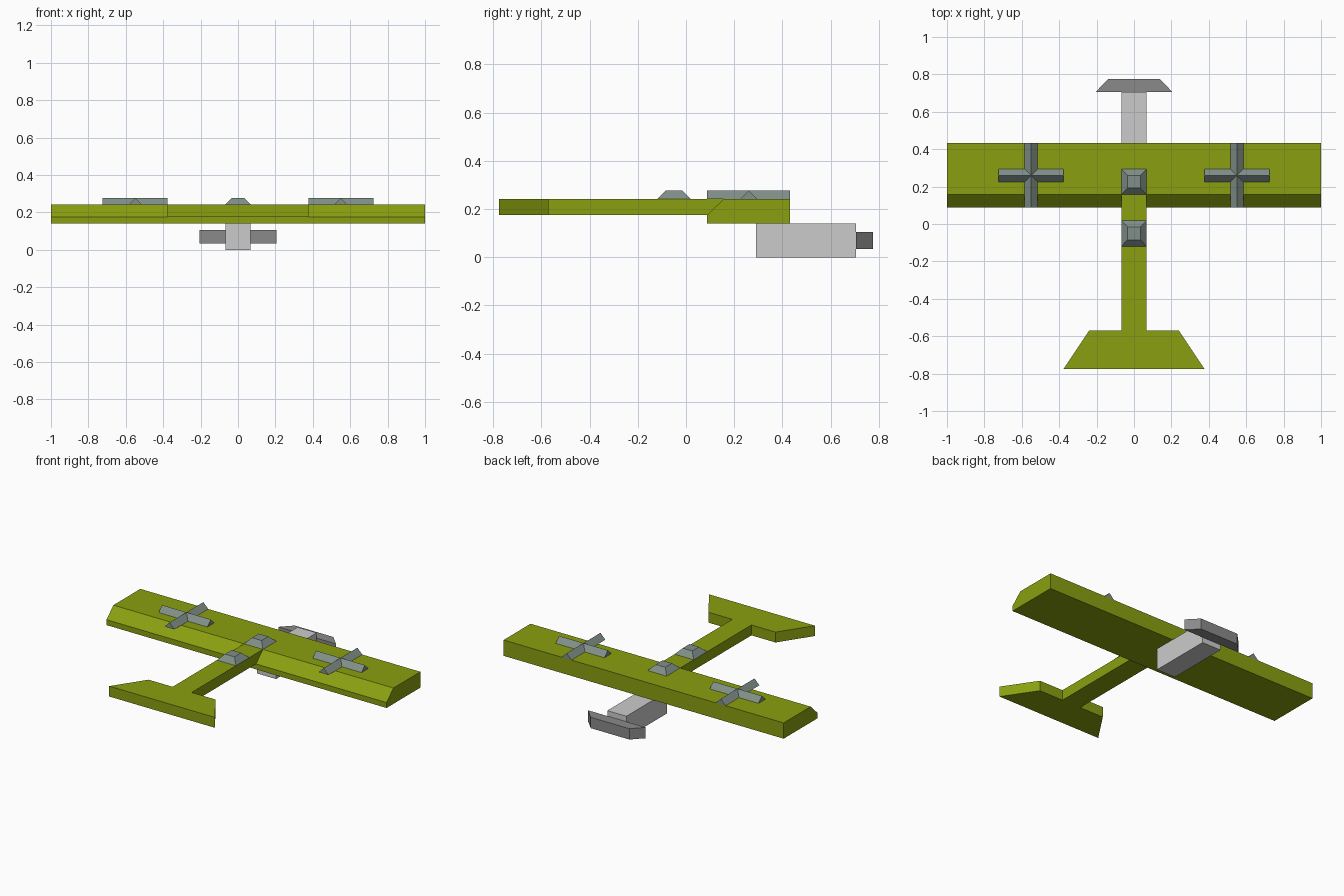
import bpy, bmesh
from mathutils import Vector

if "Cube" in bpy.data.objects:
    bpy.data.objects.remove(bpy.data.objects["Cube"])


def material(name, rgb):
    m = bpy.data.materials.new(name)
    m.diffuse_color = (*rgb, 1)
    m.use_nodes = True
    m.node_tree.nodes["Principled BSDF"].inputs["Base Color"].default_value = m.diffuse_color
    return m


GREEN = material("olive_green", (0.255, 0.35, 0.005))
SLATE = material("slate", (0.22, 0.275, 0.25))
STEEL = material("dark_grey", (0.255, 0.255, 0.255))


def finish(bm, name, mat):
    bmesh.ops.recalc_face_normals(bm, faces=bm.faces)
    me = bpy.data.meshes.new(name)
    bm.to_mesh(me)
    bm.free()
    if mat:
        me.materials.append(mat)
    ob = bpy.data.objects.new(name, me)
    bpy.context.collection.objects.link(ob)
    return ob


def prism(name, pts, axis, lo, hi, mat=None):
    """Extrude a 2D profile along axis; profile axes are the other two in xyz order."""
    bm = bmesh.new()
    verts = []
    for p in pts:
        co = list(p)
        co.insert("xyz".index(axis), lo)
        verts.append(bm.verts.new(co))
    face = bm.faces.new(verts)
    ext = bmesh.ops.extrude_face_region(bm, geom=[face])["geom"]
    step = Vector([hi - lo if a == axis else 0 for a in "xyz"])
    bmesh.ops.translate(bm, vec=step, verts=[v for v in ext if isinstance(v, bmesh.types.BMVert)])
    return finish(bm, name, mat)


def mirrored(half):
    return half + [(-x, y) for x, y in reversed(half)]


def ridge(c, r=0.035):
    return [(c - r, 0.242), (c + r, 0.242), (c, 0.277)]


# Wing with bevelled edge
prism("wing", [(0.087, 0.14), (0.432, 0.14), (0.432, 0.242), (0.157, 0.242), (0.087, 0.175)],
      "x", -1, 1, GREEN)

# Boom and flared tail in one outline
prism("boom_and_tail", mirrored([(0.068, 0.157), (0.068, -0.57), (0.24, -0.57), (0.377, -0.775)]),
      "z", 0.175, 0.242, GREEN)

# Block slung under the wing, with tapered cross bar
prism("lower_body", mirrored([(0.068, 0.29), (0.068, 0.705)]), "z", 0, 0.14)
prism("cross_bar", mirrored([(0.206, 0.705), (0.138, 0.775)]), "z", 0.035, 0.105, STEEL)

# Ridged crosses on both wings
for side, cx in (("left", -0.55), ("right", 0.55)):
    prism(side + "_cross_long", ridge(cx), "y", 0.087, 0.432, SLATE)
    prism(side + "_cross_wide", ridge(0.26), "x", cx - 0.174, cx + 0.174, SLATE)

# Truncated pyramids along the centre line
for label, cy in (("wing", 0.226), ("boom", -0.05)):
    ob = prism(label + "_stud", mirrored([(0.068, cy - 0.069), (0.068, cy + 0.069)]),
               "z", 0.242, 0.277, SLATE)
    for v in ob.data.vertices:
        if v.co.z > 0.26:
            v.co.x *= 0.5
            v.co.y = cy + (v.co.y - cy) * 0.5
